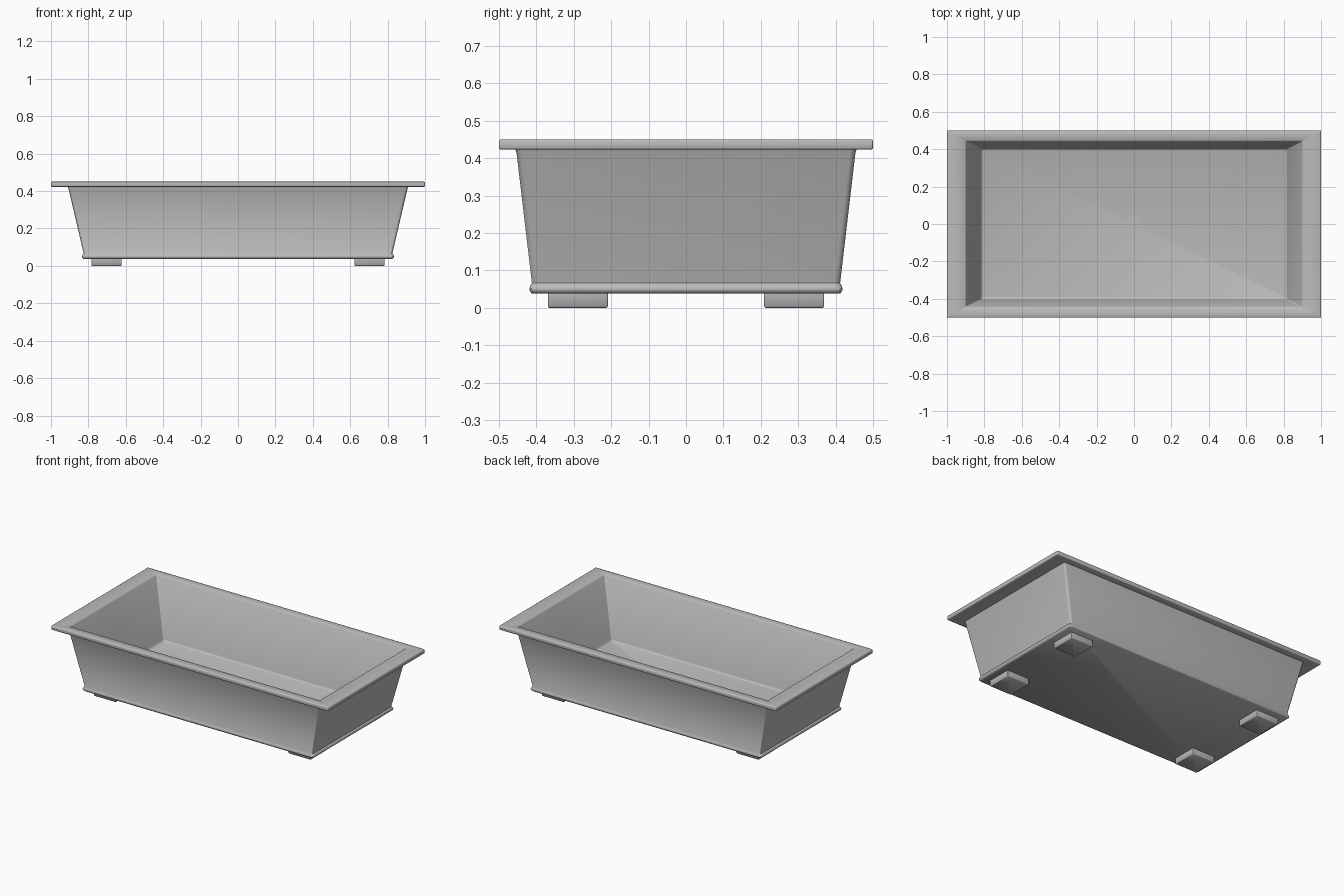
import bpy, bmesh
from math import pi, sin, cos, radians

if "Cube" in bpy.data.objects:
    bpy.data.objects.remove(bpy.data.objects["Cube"], do_unlink=True)

grey = bpy.data.materials.new("plain grey")
grey.use_nodes = True
COLOUR = (0.5, 0.5, 0.5, 1)
grey.diffuse_color = COLOUR
grey.node_tree.nodes["Principled BSDF"].inputs["Base Color"].default_value = COLOUR

STEPS = 4  # segments in each rounded corner


def ring(bm, hx, hy, z, r):
    """One rounded rectangle of vertices."""
    verts = []
    for k, (sx, sy) in enumerate([(1, 1), (-1, 1), (-1, -1), (1, -1)]):
        for i in range(STEPS + 1):
            a = (k + i / STEPS) * pi / 2
            verts.append(bm.verts.new((sx * (hx - r) + r * cos(a),
                                       sy * (hy - r) + r * sin(a), z)))
    return verts


def loft(name, profile):
    """Skin a list of (half x, half y, z, corner radius) and cap both ends."""
    bm = bmesh.new()
    rings = [ring(bm, *p) for p in profile]
    for a, b in zip(rings, rings[1:]):
        for i in range(len(a)):
            j = (i + 1) % len(a)
            bm.faces.new((a[i], a[j], b[j], b[i]))
    bm.faces.new(rings[0][::-1])
    bm.faces.new(rings[-1])
    return finish(name, bm)


def finish(name, bm):
    mesh = bpy.data.meshes.new(name)
    bm.to_mesh(mesh)
    bm.free()
    obj = bpy.data.objects.new(name, mesh)
    bpy.context.collection.objects.link(obj)
    mesh.materials.append(grey)
    bpy.ops.object.select_all(action='DESELECT')
    obj.select_set(True)
    bpy.context.view_layer.objects.active = obj
    bpy.ops.object.shade_smooth_by_angle(angle=radians(50))
    return obj


# Tub: base bead, sloping outer wall, flat rim, sloping inner wall, floor
loft("tub", [
    (0.825, 0.412, 0.038, 0.012),
    (0.833, 0.417, 0.044, 0.015),
    (0.835, 0.419, 0.051, 0.015),
    (0.831, 0.416, 0.059, 0.015),
    (0.825, 0.412, 0.066, 0.015),
    (0.907, 0.453, 0.415, 0.015),
    (0.910, 0.456, 0.423, 0.015),
    (0.995, 0.495, 0.423, 0.004),
    (0.9985, 0.4985, 0.4245, 0.005),
    (1.0, 0.5, 0.428, 0.005),
    (1.0, 0.5, 0.445, 0.005),
    (0.9985, 0.4985, 0.4485, 0.005),
    (0.995, 0.495, 0.45, 0.004),
    (0.902, 0.446, 0.45, 0.005),
    (0.899, 0.443, 0.447, 0.005),
    (0.819, 0.404, 0.066, 0.008),
    (0.815, 0.401, 0.058, 0.008),
    (0.807, 0.393, 0.054, 0.006),
])

# Drain cover: a thin disc in the middle of the floor
bm = bmesh.new()
bmesh.ops.create_cone(bm, cap_ends=True, segments=32, radius1=0.048,
                      radius2=0.048, depth=0.002)
bmesh.ops.translate(bm, verts=bm.verts, vec=(0, 0, 0.054))
finish("drain_cover", bm)

# Four square feet with softened edges
for side, sx in (("left", 1), ("right", -1)):
    for end, sy in (("front", -1), ("back", 1)):
        foot = loft(f"{end}_{side}_foot", [
            (0.077, 0.077, 0.0, 0.003),
            (0.0805, 0.0805, 0.004, 0.004),
            (0.0805, 0.0805, 0.040, 0.004),
        ])
        foot.location = (sx * 0.703, sy * 0.289, 0)
